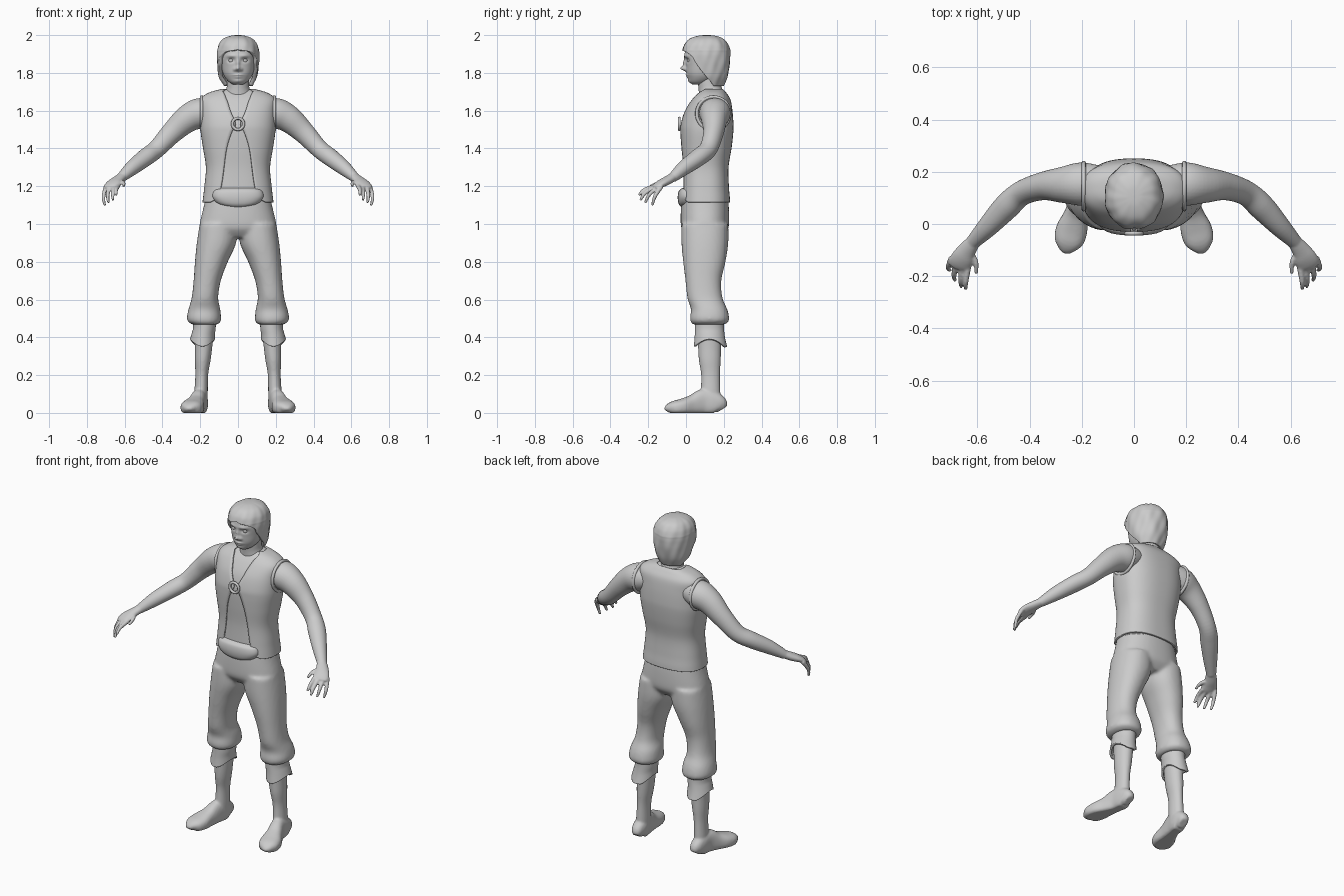
import bpy, bmesh, math
from mathutils import Vector
from mathutils.bvhtree import BVHTree


def spline(keys, sub):
    """Catmull-Rom samples through tuples of any size."""
    out = []
    for i in range(len(keys) - 1):
        a, b, c, d = keys[max(i - 1, 0)], keys[i], keys[i + 1], keys[min(i + 2, len(keys) - 1)]
        for k in range(sub):
            t = k / sub
            out.append([0.5 * (2 * q + (r - p) * t + (2 * p - 5 * q + 4 * r - s) * t * t
                        + (3 * q - p - 3 * r + s) * t ** 3) for p, q, r, s in zip(a, b, c, d)])
    return out + [list(keys[-1])]


def power(v, e):
    return math.copysign(abs(v) ** e, v)


def loft(bm, keys, n=2.0, seg=32, sub=6, path=False, cap=True, warp=None):
    """Skin rings (x, y, z, rx, ry[, gap angle at the front]); path=True turns rings along the line."""
    rings, rows = spline(keys, sub), []
    opened = len(keys[0]) > 5
    for i, r in enumerate(rings):
        c, u, w = Vector(r[:3]), Vector((1, 0, 0)), Vector((0, -1, 0))
        if path:
            t = Vector(rings[min(i + 1, len(rings) - 1)][:3]) - Vector(rings[max(i - 1, 0)][:3])
            u = t.cross(Vector((0, 0, 1))).normalized()
            w = u.cross(t).normalized()
        g = max(r[5], 0) if opened else 0
        row = []
        for j in range(seg + (1 if opened else 0)):
            a = g + (2 * math.pi - 2 * g) * j / seg
            p = c + u * r[3] * power(math.sin(a), 2 / n) + w * r[4] * power(math.cos(a), 2 / n)
            row.append(bm.verts.new(warp(p) if warp else p))
        rows.append(row)
    for lo, hi in zip(rows, rows[1:]):
        for j in range(seg):
            k = j + 1 if opened else (j + 1) % seg
            bm.faces.new((lo[j], lo[k], hi[k], hi[j]))
    if cap and not opened:
        bm.faces.new(rows[0][::-1])
        bm.faces.new(rows[-1])
    if opened:
        bmesh.ops.remove_doubles(bm, verts=bm.verts, dist=0.0004)


def finish(name, bm, mirror=False, voxel=0, smooth=0, thick=0):
    me = bpy.data.meshes.new(name)
    bm.to_mesh(me)
    me.polygons.foreach_set("use_smooth", [True] * len(me.polygons))
    ob = bpy.data.objects.new(name, me)
    bpy.context.collection.objects.link(ob)
    if thick:
        m = ob.modifiers.new("thickness", 'SOLIDIFY')
        m.thickness, m.offset = thick, -1
    if voxel:
        m = ob.modifiers.new("merge", 'REMESH')
        m.mode, m.voxel_size, m.use_smooth_shade = 'VOXEL', voxel, True
    if smooth:
        m = ob.modifiers.new("soften", 'SMOOTH')
        m.factor, m.iterations = 0.5, smooth
    if mirror:
        ob.modifiers.new("mirror", 'MIRROR')
    return ob


# Torso: one profile shared by the inner shirt and the open vest
N = 2.5
torso = [(1.115, .103, .188, .13), (1.14, .103, .185, .129), (1.2, .102, .178, .125),
         (1.3, .102, .170, .123), (1.4, .107, .185, .134), (1.48, .11, .197, .14),
         (1.53, .112, .199, .139), (1.6, .12, .199, .126), (1.66, .133, .199, .102),
         (1.695, .138, .155, .075), (1.715, .14, .085, .055)]
gaps = [.15, .11, .09, .075, .06, .035, .012, .04, .06, .075, .07]
shirt = bmesh.new()
loft(shirt, [(0, y, z - .004, rx - .012, ry - .012) for z, y, rx, ry in torso], N, 64)
finish("shirt", shirt)
vest = bmesh.new()
loft(vest, [(0, y, z, rx, ry, math.asin((g / rx) ** (N / 2)))
            for (z, y, rx, ry), g in zip(torso, gaps)], N, 72)
finish("vest", vest, thick=.01)

# Crossed harness straps laid on the torso surface
tree = BVHTree.FromBMesh(shirt)


def strap(name, keys, half=.017):
    bm, rows = bmesh.new(), []
    hits = [tree.find_nearest(Vector(p))[:2] for p in spline(keys, 8)]
    for i, (p, nrm) in enumerate(hits):
        t = hits[min(i + 1, len(hits) - 1)][0] - hits[max(i - 1, 0)][0]
        s = t.cross(nrm).normalized() * half
        rows.append([bm.verts.new(p + s * a + nrm * h)
                     for a, h in ((-1, .004), (-1, .017), (-.8, .021), (.8, .021), (1, .017), (1, .004))])
    for a, b in zip(rows, rows[1:]):
        for j in range(6):
            k = (j + 1) % 6
            bm.faces.new((a[j], a[k], b[k], b[j]))
    bmesh.ops.recalc_face_normals(bm, faces=bm.faces)
    finish(name, bm, mirror=True, smooth=3)


strap("shoulder_straps", [(.015, -.04, 1.54), (.06, -.03, 1.6), (.105, .02, 1.67), (.13, .13, 1.71),
                          (.1, .22, 1.66), (.05, .25, 1.58), (0, .26, 1.51)])
strap("side_straps", [(.02, -.04, 1.52), (.1, -.02, 1.47), (.18, .04, 1.44), (.21, .12, 1.44),
                      (.17, .2, 1.46), (.08, .25, 1.49), (0, .26, 1.51)])
bpy.ops.mesh.primitive_torus_add(location=(0, -.036, 1.53), rotation=(math.pi / 2, 0, 0),
                                 major_radius=.03, minor_radius=.008, major_segments=32, minor_segments=10)
bpy.context.object.name = "harness_ring"
bpy.ops.object.shade_smooth()

# Waist sash bulging below the shirt
bm = bmesh.new()
loft(bm, [(0, .03, 1.085, .04, .05), (0, .02, 1.105, .105, .058), (0, .018, 1.14, .135, .062),
          (0, .02, 1.175, .13, .058), (0, .03, 1.19, .11, .05)], 2.6)
finish("waist_sash", bm)

# Trousers: hips and two legs merged
bm = bmesh.new()
loft(bm, [(0, .1, .93, .14, .09), (0, .1, .965, .195, .118), (0, .1, 1.0, .203, .128),
          (0, .1, 1.1, .18, .126), (0, .1, 1.18, .165, .115)], 2.3, 48)
for s in (1, -1):
    loft(bm, [(s * .175, .12, .468, .068, .085), (s * .179, .125, .485, .088, .102),
              (s * .18, .125, .51, .09, .103), (s * .178, .122, .55, .084, .096),
              (s * .175, .1, .61, .07, .093), (s * .163, .092, .7, .072, .095),
              (s * .141, .097, .8, .087, .112), (s * .114, .1, .9, .104, .124),
              (s * .105, .1, 1.0, .098, .124)], 2.2, 40)
finish("trousers", bm, voxel=.01, smooth=6)

# Boots: shaft and flat-soled foot merged
bm = bmesh.new()
loft(bm, [(.198, .132, .04, .036, .05), (.196, .13, .1, .036, .052), (.192, .13, .2, .034, .05),
          (.187, .126, .28, .042, .058), (.182, .125, .36, .047, .062), (.178, .125, .48, .055, .07)])
loft(bm, [(x, y, h / 2 - .006, w, h / 2 + .006) for x, y, w, h in
          ((.196, .19, .022, .05), (.198, .175, .036, .09), (.2, .14, .041, .115), (.207, .09, .04, .125),
           (.222, .035, .047, .095), (.238, -.02, .06, .075), (.25, -.065, .056, .062),
           (.256, -.09, .036, .045), (.257, -.099, .014, .025))],
     2.5, 40, path=True, warp=lambda p: Vector((p.x, p.y, max(p.z, 0))))
finish("boots", bm, mirror=True, voxel=.007, smooth=3)


# Folded boot cuffs, with points at front and back
def cuff_hem(p):
    drop = max(0, (.44 - p.z) / .09)
    side = 1 - min(1, ((p.y - .125) / .085) ** 2)
    return Vector((p.x, p.y, p.z + .04 * drop * side))


bm = bmesh.new()
loft(bm, [(.188, .13, .35, .066, .088), (.184, .126, .4, .062, .08), (.178, .124, .45, .06, .077),
          (.177, .124, .49, .06, .077)], cap=False, warp=cuff_hem)
finish("boot_cuffs", bm, mirror=True, thick=.012)

# Arms with palm, fingers and thumb
bm = bmesh.new()
loft(bm, [(.12, .15, 1.6, .07, .06), (.2, .153, 1.587, .083, .08), (.27, .15, 1.555, .07, .072),
          (.35, .145, 1.483, .054, .058), (.43, .118, 1.398, .048, .048), (.49, .065, 1.352, .05, .046),
          (.56, -.01, 1.297, .04, .039), (.62, -.072, 1.244, .027, .025)], path=True)
loft(bm, [(.61, -.062, 1.253, .026, .023), (.64, -.1, 1.23, .035, .023), (.657, -.13, 1.215, .043, .021),
          (.668, -.155, 1.2, .044, .017), (.674, -.17, 1.19, .036, .011)], path=True)
fingers = [((.636, -.165, 1.2), (.645, -.222, 1.18), (.645, -.25, 1.152)),
           ((.657, -.155, 1.2), (.664, -.215, 1.165), (.662, -.242, 1.125)),
           ((.68, -.145, 1.2), (.69, -.195, 1.155), (.686, -.216, 1.112)),
           ((.698, -.13, 1.2), (.712, -.165, 1.145), (.706, -.178, 1.098)),
           ((.635, -.1, 1.225), (.607, -.145, 1.218), (.605, -.19, 1.2))]
for f in fingers:
    loft(bm, [(*p, r, r) for p, r in zip(f, (.0125, .0105, .007))], seg=12, path=True)
finish("arms", bm, mirror=True, voxel=.005, smooth=3)

# Armhole trim on the vest
for side, s in (("right", 1), ("left", -1)):
    bpy.ops.mesh.primitive_torus_add(location=(s * .193, .145, 1.585), rotation=(0, math.pi / 2, 0),
                                     major_radius=.088, minor_radius=.009, major_segments=40, minor_segments=8)
    bpy.context.object.name = side + "_armhole_trim"
    bpy.ops.object.shade_smooth()

# Head: smooth skull with the face pushed in and out (x, z, width, height, push along y)
features = [(.036, 1.868, .02, .012, .013), (-.036, 1.868, .02, .012, .013), (0, 1.823, .013, .012, -.028),
            (0, 1.848, .009, .022, -.014), (0, 1.789, .024, .006, -.008), (0, 1.777, .02, .006, -.006),
            (0, 1.757, .022, .012, -.006), (.035, 1.89, .024, .008, -.006), (-.035, 1.89, .024, .008, -.006),
            (.018, 1.818, .008, .009, -.008), (-.018, 1.818, .008, .009, -.008)]


def face(p):
    if p.y < .09:
        p.y += sum(a * math.exp(-((p.x - x) / w) ** 2 - ((p.z - z) / h) ** 2) for x, z, w, h, a in features)
    return p


bm = bmesh.new()
loft(bm, [(0, .065, 1.738, .025, .03), (0, .074, 1.752, .048, .054), (0, .085, 1.775, .068, .074),
          (0, .092, 1.8, .08, .088), (0, .1, 1.84, .089, .1), (0, .105, 1.885, .094, .113),
          (0, .11, 1.93, .093, .11), (0, .11, 1.97, .07, .085), (0, .11, 1.985, .03, .04)],
     2.15, 128, 8, warp=face)
finish("head", bm)
bm = bmesh.new()
loft(bm, [(0, .14, 1.66, .085, .07), (0, .13, 1.71, .063, .063), (0, .123, 1.75, .058, .06),
          (0, .12, 1.82, .058, .06)])
finish("neck", bm)
bm = bmesh.new()
bmesh.ops.create_uvsphere(bm, u_segments=20, v_segments=12, radius=.015)
bmesh.ops.translate(bm, verts=bm.verts, vec=(.036, .022, 1.866))
finish("eyes", bm, mirror=True)


# Hair: wavy shell open around the face
def waves(p):
    a = math.atan2(p.x, .106 - p.y)
    f = 1 + .016 * math.sin(7 * a + 25 * p.z) + .01 * math.sin(13 * a - 40 * p.z)
    return Vector((p.x * f, .106 + (p.y - .106) * f, p.z))


hair = [(1.73, .125, .078, .073, 105), (1.78, .115, .1, .105, 86), (1.84, .108, .109, .124, 68),
        (1.885, .106, .112, .128, 56), (1.91, .106, .111, .127, 36), (1.925, .106, .109, .125, 0),
        (1.955, .106, .099, .113, 0), (1.982, .108, .075, .087, 0), (1.997, .11, .035, .043, 0),
        (2.0, .11, .0001, .0001, 0)]
bm = bmesh.new()
loft(bm, [(0, y, z, rx, ry, math.radians(g)) for z, y, rx, ry, g in hair], 2.1, 80, warp=waves)
finish("hair", bm, thick=.022)
